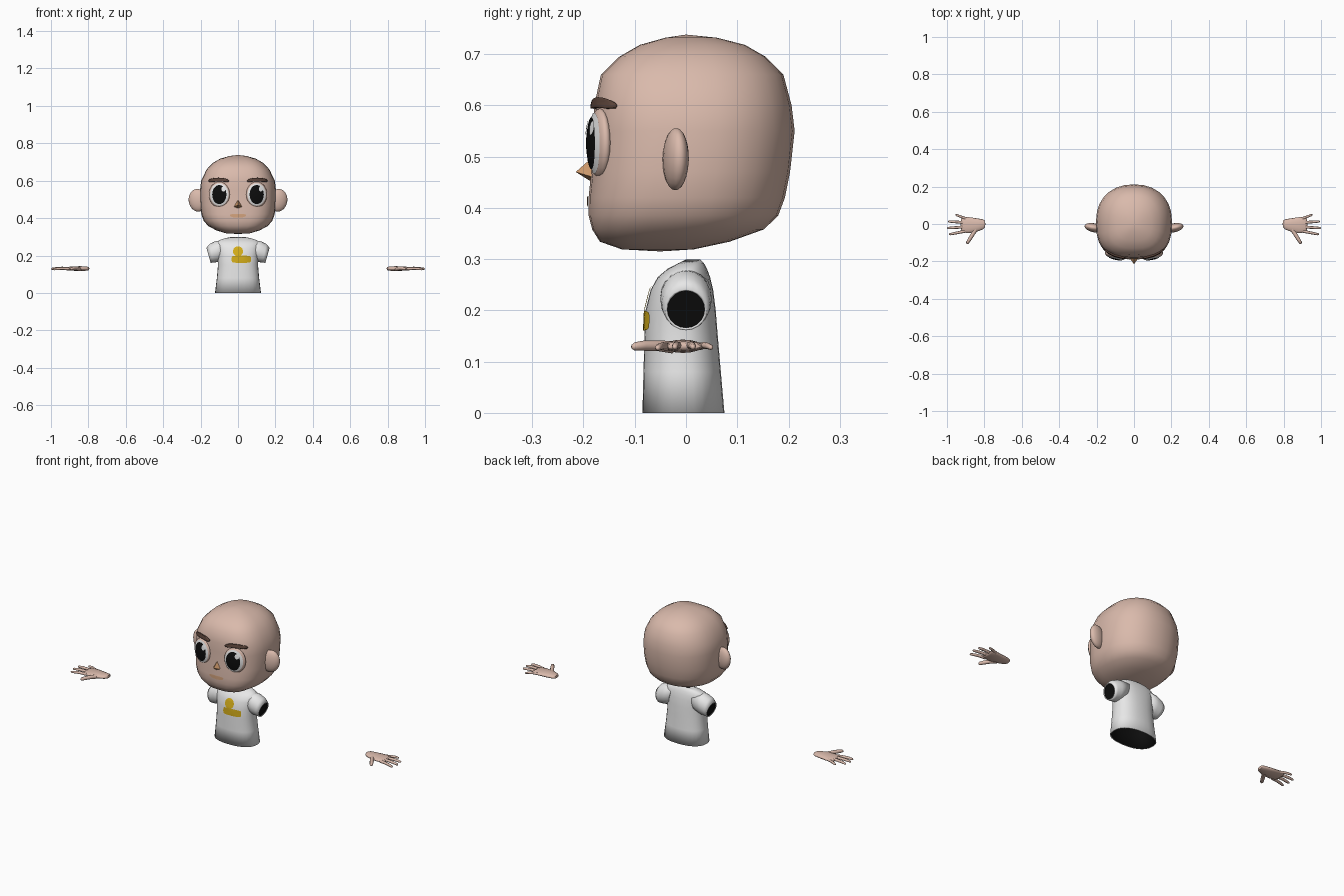
import bpy, bmesh, math
from mathutils import Vector, Matrix
from mathutils.bvhtree import BVHTree

if "Cube" in bpy.data.objects:
    bpy.data.objects.remove(bpy.data.objects["Cube"])


def material(name, r, g, b):
    m = bpy.data.materials.new(name)
    m.diffuse_color = (r, g, b, 1)
    m.use_nodes = True
    m.node_tree.nodes["Principled BSDF"].inputs["Base Color"].default_value = m.diffuse_color
    return m


SKIN = material("skin", 0.70, 0.49, 0.41)
WHITE = material("white", 0.80, 0.80, 0.80)
BLACK = material("black", 0.004, 0.004, 0.004)
BROWN = material("brow_brown", 0.10, 0.055, 0.04)
NOSE = material("nose_orange", 0.62, 0.32, 0.15)
LIP = material("lip_tan", 0.66, 0.37, 0.21)
GOLD = material("gold", 0.66, 0.42, 0.01)


def finish(name, bm, mats, angle=60):
    bmesh.ops.recalc_face_normals(bm, faces=bm.faces)
    me = bpy.data.meshes.new(name)
    bm.to_mesh(me)
    bm.free()
    ob = bpy.data.objects.new(name, me)
    bpy.context.collection.objects.link(ob)
    for m in mats:
        me.materials.append(m)
    bpy.ops.object.select_all(action='DESELECT')
    ob.select_set(True)
    bpy.context.view_layer.objects.active = ob
    bpy.ops.object.shade_smooth_by_angle(angle=math.radians(angle))
    return ob


def loft(name, rings, mats, start=None, end=None, angle=60):
    """Skin closed rings; start and end are optional cap points."""
    bm = bmesh.new()
    vs = [[bm.verts.new(p) for p in r] for r in rings]
    n = len(vs[0])
    for a, b in zip(vs, vs[1:]):
        for i in range(n):
            bm.faces.new((a[i], a[(i + 1) % n], b[(i + 1) % n], b[i]))
    for ring, tip in ((vs[0], start), (vs[-1], end)):
        if tip is not None:
            t = bm.verts.new(tip)
            for i in range(n):
                bm.faces.new((ring[i], ring[(i + 1) % n], t))
    return finish(name, bm, mats, angle)


def slice_ring(z, w, front, back, n=28, ef=2.8, eb=2.2):
    """Horizontal superellipse with different front and back curves."""
    yc, h, pts = (front + back) / 2, (back - front) / 2, []
    for i in range(n):
        a = 2 * math.pi * i / n
        c, s = math.cos(a), math.sin(a)
        e = 2 / (ef if s < 0 else eb)
        pts.append((w * math.copysign(abs(c) ** e, c),
                    yc + h * math.copysign(abs(s) ** e, s), z))
    return pts


def ellipsoid(name, centre, radii, turn, mat, tilt=0):
    bm = bmesh.new()
    bmesh.ops.create_uvsphere(bm, u_segments=20, v_segments=12, radius=1)
    bm.transform(Matrix.Translation(centre) @ Matrix.Rotation(turn, 4, 'Z')
                 @ Matrix.Rotation(tilt, 4, 'Y') @ Matrix.Diagonal((*radii, 1)))
    return finish(name, bm, [mat])


def surface(*obs):
    verts, polys = [], []
    for ob in obs:
        k = len(verts)
        verts += [v.co.copy() for v in ob.data.vertices]
        polys += [[k + i for i in p.vertices] for p in ob.data.polygons]
    return BVHTree.FromPolygons(verts, polys)


def front_y(tree, x, z):
    hit = tree.ray_cast(Vector((x, -1, z)), Vector((0, 1, 0)))[0]
    return hit.y if hit else -0.15


def decal(name, tree, cx, cz, rx, rz, mat, lift=0.002, power=2, arch=0, slant=0, thick=0):
    """Rounded plate projected onto the front of a surface."""
    n, rings = 24, []

    def point(x, z):
        return (cx + x, front_y(tree, cx + x, cz + z) - lift, cz + z)
    for k in (0.25, 0.5, 0.75, 1):
        r = []
        for i in range(n):
            a = 2 * math.pi * i / n
            c, s = math.cos(a), math.sin(a)
            u = k * math.copysign(abs(c) ** (2 / power), c)
            v = k * math.copysign(abs(s) ** (2 / power), s)
            r.append(point(rx * u, rz * v - arch * u * u + slant * u))
        rings.append(r)
    ob = loft(name, rings, [mat], start=point(0, 0))
    if ob.data.polygons[0].normal.y > 0:
        ob.data.flip_normals()
    if thick:
        ob.modifiers.new("thickness", 'SOLIDIFY').thickness = thick
    return ob


# Head
head_rows = [(.319, .065, -.125, .015), (.334, .115, -.168, .085), (.358, .160, -.183, .152),
             (.385, .183, -.190, .180), (.42, .196, -.190, .193), (.47, .202, -.185, .203),
             (.55, .203, -.181, .212), (.60, .197, -.179, .206), (.66, .168, -.166, .190),
             (.695, .135, -.130, .155), (.718, .095, -.090, .115), (.732, .045, -.04, .06)]
head = loft("head", [slice_ring(*r) for r in head_rows], [SKIN],
            start=(0, -.05, .315), end=(0, 0, .738))
head_tree = surface(head)

# Ears, eyes and brows
for s, side in ((-1, "left"), (1, "right")):
    ellipsoid(side + "_ear", (s * .215, -.02, .495), (.050, .024, .061),
              s * math.radians(12), SKIN, s * math.radians(10))
    ex, ez = s * .1, .526
    rim = ellipsoid(side + "_eye_rim", (ex, front_y(head_tree, ex, ez) + .003, ez),
                    (.058, .019, .068), s * math.radians(14), SKIN)
    tree = surface(head, rim)
    decal(side + "_eye_white", tree, ex, ez, .049, .060, WHITE, .002)
    decal(side + "_pupil", tree, ex, ez, .038, .051, BLACK, .004)
    decal(side + "_eye_glint", tree, ex + .022, ez + .030, .011, .014, WHITE, .006)
    decal(side + "_brow", head_tree, s * .104, .606, .055, .010, BROWN, .010,
          3, arch=.007, thick=.012)

# Nose and mouth
loft("nose", [[(-.03, -.172, .457), (0, -.172, .443), (.03, -.172, .457), (0, -.172, .508)]],
     [NOSE], end=(0, -.215, .470), angle=20)
decal("mouth", head_tree, 0, .412, .043, .010, LIP, .003, 2.5, arch=-.003)


def shell(ob):
    """Give an open cloth surface a dark lining."""
    mod = ob.modifiers.new("lining", 'SOLIDIFY')
    mod.thickness, mod.offset = .005, -1
    mod.material_offset, mod.material_offset_rim = 1, 0


# Shirt body, open at hem and neck
shirt_rows = [(0, .123, -.085, .075), (.08, .113, -.083, .068), (.15, .107, -.081, .062),
              (.20, .109, -.079, .058), (.24, .115, -.069, .053), (.265, .118, -.055, .047),
              (.281, .103, -.036, .041), (.292, .072, -.015, .035), (.299, .035, .0, .028)]
shirt = loft("shirt_body", [slice_ring(*r, ef=2.4, eb=2.3) for r in shirt_rows], [WHITE, BLACK])
shell(shirt)


def cuff(s, xt, zt, xb, zb, hy, n=20):
    """Ring through a top and a bottom point, hy wide in depth."""
    pts = []
    for i in range(n):
        a = 2 * math.pi * i / n
        k = math.cos(a) / 2
        pts.append((s * ((xt + xb) / 2 + k * (xt - xb)), hy * math.sin(a),
                    (zt + zb) / 2 + k * (zt - zb)))
    return pts


# Short sleeves with dark openings
sleeve_rows = [(.06, .283, .08, .175, .050), (.12, .277, .11, .165, .050),
               (.152, .262, .13, .162, .047), (.169, .241, .146, .161, .041)]
for s, side in ((-1, "left"), (1, "right")):
    shell(loft(side + "_sleeve", [cuff(s, *r) for r in sleeve_rows], [WHITE, BLACK]))
    loft(side + "_sleeve_inside", [cuff(s, .160, .244, .140, .164, .041)], [BLACK],
         end=(s * .15, 0, .204))

# Chest patch: round top over a wide base
shirt_tree = surface(shirt)
decal("chest_patch_top", shirt_tree, .0, .222, .027, .027, GOLD, .003)
decal("chest_patch_base", shirt_tree, .018, .180, .052, .019, GOLD, .0035, 5)


def tube(name, a, b, ra, rb):
    """Tapered round finger with a small bend and a rounded tip."""
    a, b = Vector(a), Vector(b)
    d = (b - a).normalized()
    side = d.cross(Vector((0, 0, 1))).normalized()
    up = side.cross(d)
    rings = []
    for t, k in ((0, 1), (.35, .95), (.7, 1), (.92, .9), (.98, .55)):
        c = a.lerp(b, t) + up * .003 * math.sin(math.pi * t)
        r = (ra + (rb - ra) * t) * k
        rings.append([c + r * (math.cos(q * math.pi / 4) * side + math.sin(q * math.pi / 4) * up)
                      for q in range(8)])
    loft(name, rings, [SKIN], start=a, end=b)


# Hands: palm, four fingers and a thumb
palm_rows = [(.796, .000, .018, .008), (.808, -.002, .027, .011), (.845, -.006, .037, .013),
             (.885, -.006, .043, .011), (.915, -.005, .040, .009), (.925, -.005, .034, .006)]
fingers = [("index", (.905, -.039, .129), (.990, -.056, .126), .0085),
           ("middle", (.910, -.016, .131), (1.0, -.022, .128), .0085),
           ("ring", (.910, .008, .131), (.994, .014, .128), .0085),
           ("little", (.895, .028, .130), (.955, .050, .127), .0075),
           ("thumb", (.845, -.027, .128), (.894, -.106, .129), .012)]
for s, side in ((-1, "left"), (1, "right")):
    rings = [[(s * x, yc + hy * math.cos(i * math.pi / 8), .130 + hz * math.sin(i * math.pi / 8))
              for i in range(16)] for x, yc, hy, hz in palm_rows]
    loft(side + "_palm", rings, [SKIN], start=(s * .795, 0, .13), end=(s * .927, -.005, .13))
    for name, a, b, r in fingers:
        tube(f"{side}_{name}_finger", (s * a[0], *a[1:]), (s * b[0], *b[1:]), r, r * .75)
